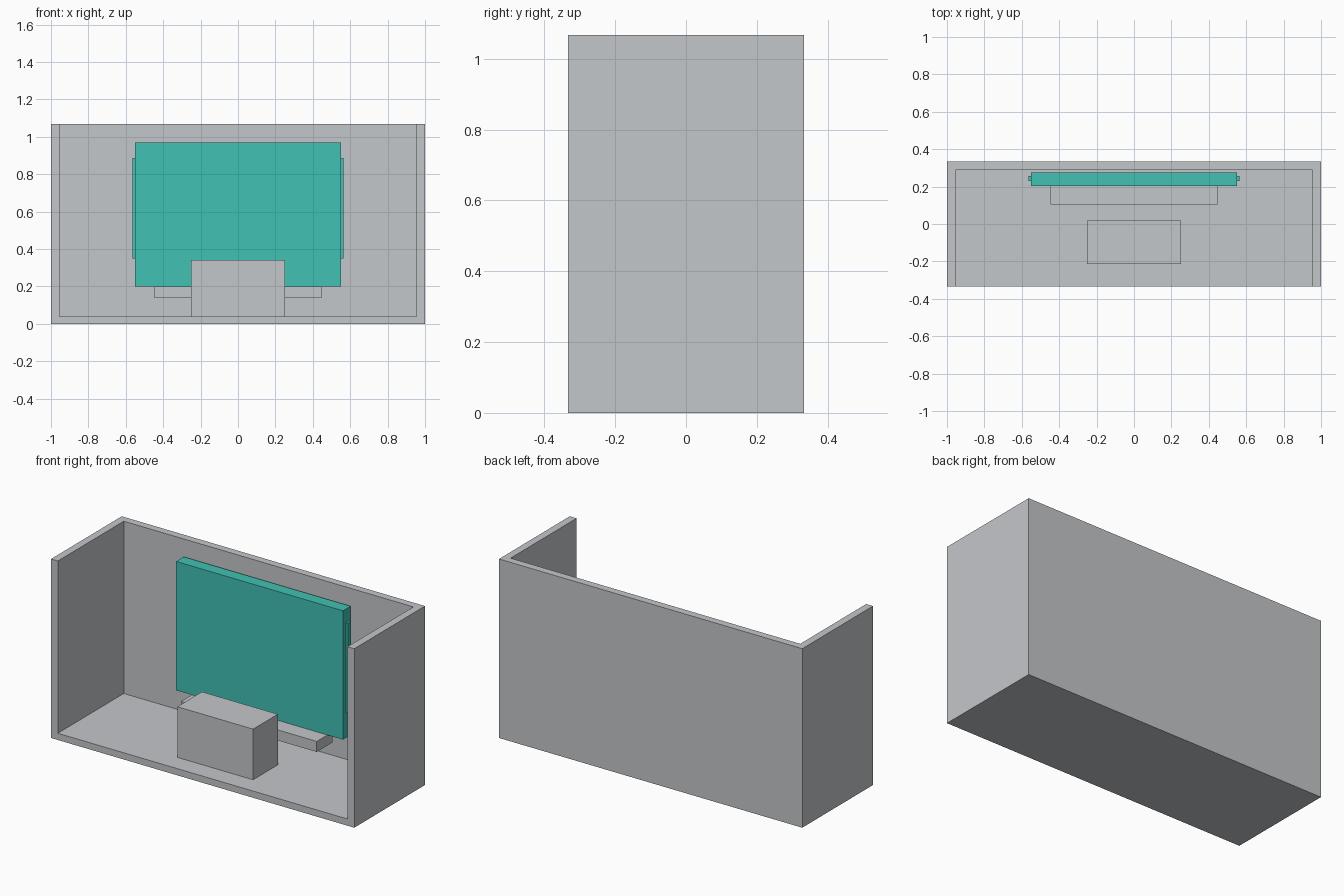
import bpy
from mathutils import Vector

default = bpy.data.objects.get("Cube")
if default:
    bpy.data.objects.remove(default, do_unlink=True)


def material(name, color):
    mat = bpy.data.materials.new(name)
    mat.use_nodes = True
    mat.diffuse_color = (*color, 1)
    mat.node_tree.nodes["Principled BSDF"].inputs["Base Color"].default_value = (*color, 1)
    return mat


def box(name, low, high, mat):
    """Axis-aligned box between two opposite corners."""
    low, high = Vector(low), Vector(high)
    bpy.ops.mesh.primitive_cube_add(size=1, location=(low + high) / 2)
    obj = bpy.context.object
    obj.name = name
    obj.scale = high - low
    bpy.ops.object.transform_apply(location=False, rotation=False, scale=True)
    obj.data.materials.append(mat)
    return obj


grey = material("light grey", (0.55, 0.57, 0.59))
teal = material("teal", (0.053, 0.533, 0.451))

# Open-fronted, roofless room: one block hollowed by a cutter
room = box("room_shell", (-1, -0.333, 0), (1, 0.333, 1.067), grey)
cutter = box("room_cutter", (-0.955, -0.5, 0.04), (0.955, 0.288, 1.3), grey)
cutter.hide_render = True
hollow = room.modifiers.new("hollow", "BOOLEAN")
hollow.operation = "DIFFERENCE"
hollow.solver = "EXACT"
hollow.object = cutter
bpy.ops.object.select_all(action="DESELECT")
room.select_set(True)
bpy.context.view_layer.objects.active = room
bpy.ops.object.modifier_apply(modifier=hollow.name)
bpy.data.objects.remove(cutter, do_unlink=True)

# Screen panel with a thin strip on each side
box("screen_panel", (-0.55, 0.203, 0.2), (0.55, 0.275, 0.968), teal)
for side, sign in (("left", 1), ("right", -1)):
    inner, outer = sorted((sign * 0.55, sign * 0.565))
    box(f"{side}_side_strip", (inner, 0.23, 0.35), (outer, 0.257, 0.887), teal)

# Shelf under the screen and the block standing on the floor
box("shelf", (-0.447, 0.103, 0.137), (0.447, 0.25, 0.2), grey)
box("floor_block", (-0.25, -0.215, 0.04), (0.25, 0.018, 0.342), grey)
